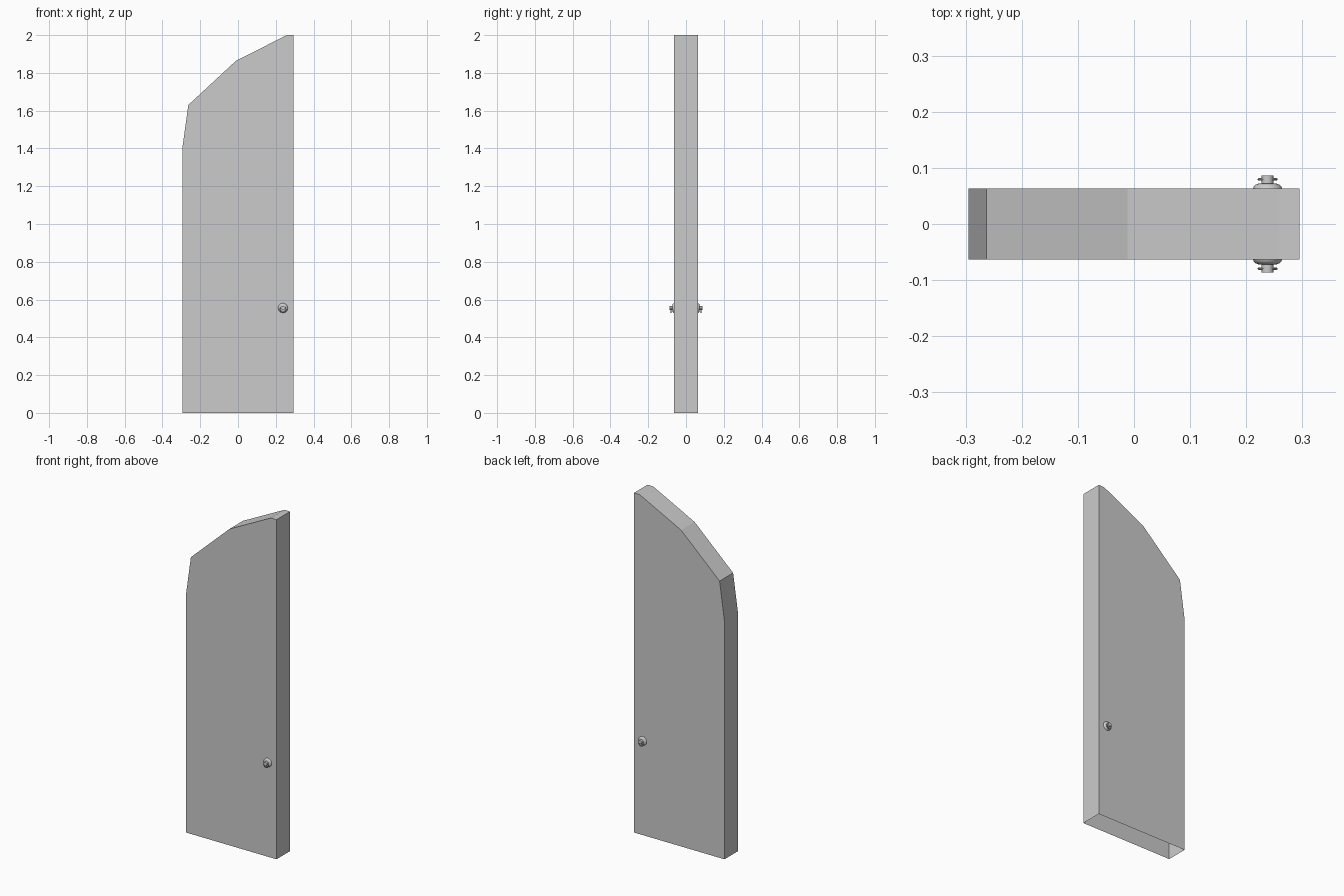
import bpy, bmesh, math
from mathutils import Matrix, Vector

if "Cube" in bpy.data.objects:
    bpy.data.objects.remove(bpy.data.objects["Cube"])

HALF = 0.063                       # half thickness of the door
KX, KZ = 0.238, 0.555              # handle position


def make_object(name, bm, smooth=False):
    mesh = bpy.data.meshes.new(name)
    bm.to_mesh(mesh)
    bm.free()
    ob = bpy.data.objects.new(name, mesh)
    bpy.context.collection.objects.link(ob)
    if smooth:
        bpy.ops.object.select_all(action='DESELECT')
        bpy.context.view_layer.objects.active = ob
        ob.select_set(True)
        bpy.ops.object.shade_smooth_by_angle(angle=math.radians(40))
    return ob


def lathe(name, profile, side, steps=16):
    """Spin a (radius, height) profile around y, outward from one door face."""
    bm = bmesh.new()
    verts = [bm.verts.new((r, 0, h)) for r, h in profile]
    edges = [bm.edges.new(p) for p in zip(verts, verts[1:])]
    bmesh.ops.spin(bm, geom=verts + edges, cent=(0, 0, 0), axis=(0, 0, 1),
                   angle=math.tau, steps=steps)
    bmesh.ops.remove_doubles(bm, verts=bm.verts, dist=1e-5)
    place(bm, side, KZ)
    return make_object(name, bm, True)


def place(bm, side, z):
    mat = (Matrix.Translation((KX, side * HALF, z))
           @ Matrix.Rotation(-side * math.pi / 2, 4, 'X'))
    bmesh.ops.transform(bm, matrix=mat, verts=bm.verts)
    bmesh.ops.recalc_face_normals(bm, faces=bm.faces)


# Door leaf: half-arch slab with an open underside
outline = [(-0.295, 0), (0.295, 0), (0.295, 2.0), (0.258, 2.0),
           (-0.012, 1.863), (-0.263, 1.63), (-0.295, 1.40)]
bm = bmesh.new()
front = [bm.verts.new((x, -HALF, z)) for x, z in outline]
back = [bm.verts.new((x, HALF, z)) for x, z in outline]
bm.faces.new(front)
bm.faces.new(back[::-1])
n = len(outline)
for i in range(1, n):              # edge 0 is the open bottom
    j = (i + 1) % n
    bm.faces.new((front[j], front[i], back[i], back[j]))
make_object("door_leaf", bm)

# Ring handle on both faces
for side, label in ((-1, "front"), (1, "back")):
    lathe(label + "_handle_rosette",
          [(0.026, 0), (0.0245, 0.004), (0.021, 0.007), (0.016, 0.009), (0, 0.0095)], side)
    lathe(label + "_handle_pin",
          [(0.0107, 0.008), (0.0107, 0.0235), (0, 0.0235)], side)

    # Ring hanging from the pin
    bm = bmesh.new()
    section = [bm.verts.new((0.0155 + 0.0023 * math.cos(a), 0, 0.0165 + 0.0023 * math.sin(a)))
               for a in (math.tau * k / 8 for k in range(8))]
    edges = [bm.edges.new((section[k], section[(k + 1) % 8])) for k in range(8)]
    bmesh.ops.spin(bm, geom=section + edges, cent=(0, 0, 0), axis=(0, 0, 1),
                   angle=math.tau, steps=20)
    bmesh.ops.remove_doubles(bm, verts=bm.verts, dist=1e-5)
    place(bm, side, KZ - 0.008)
    make_object(label + "_handle_ring", bm, True)
